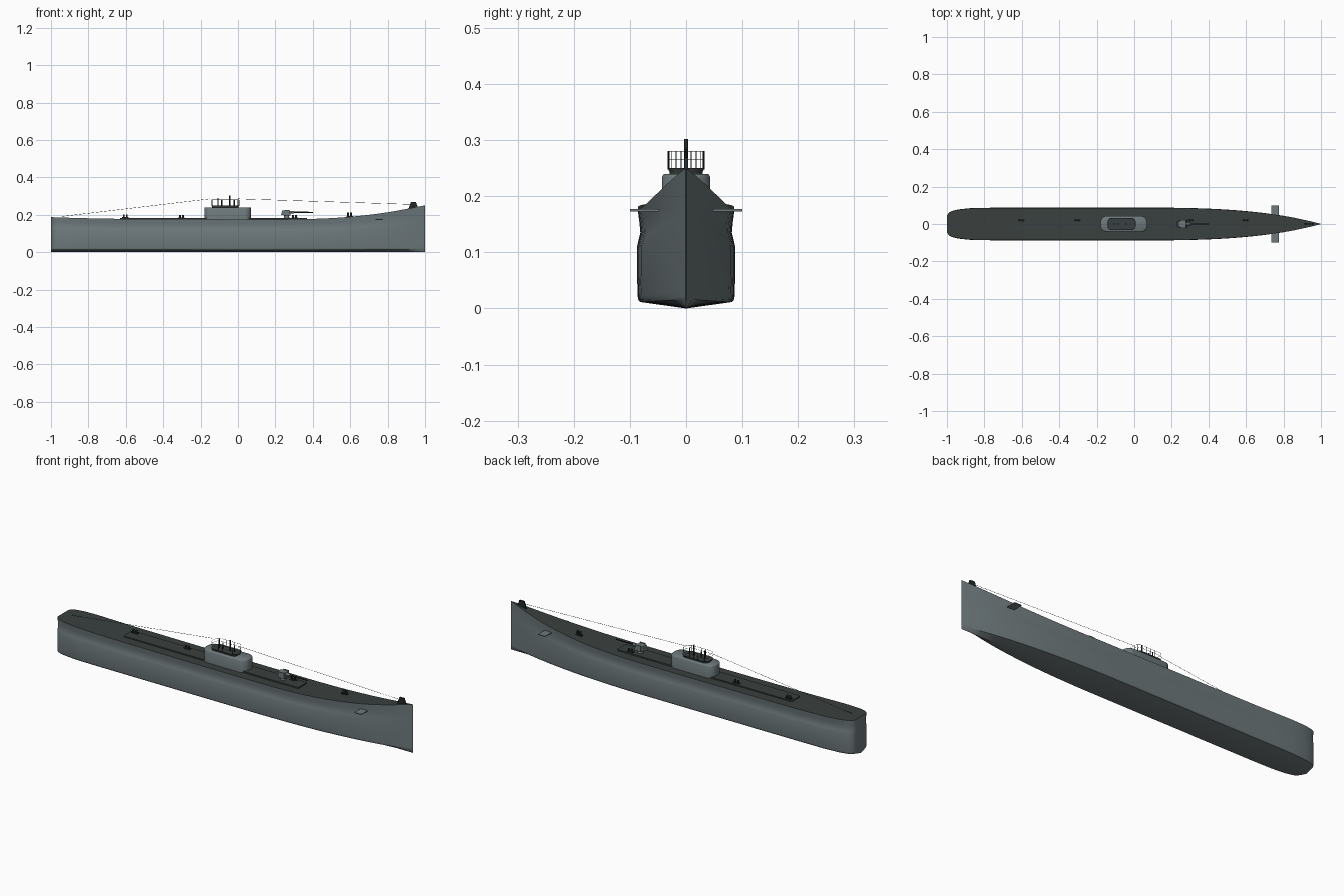
import bpy, bmesh, math
from mathutils import Vector

if "Cube" in bpy.data.objects:
    bpy.data.objects.remove(bpy.data.objects["Cube"])


def material(name, r, g, b):
    m = bpy.data.materials.new(name)
    m.use_nodes = True
    m.diffuse_color = (r, g, b, 1)
    m.node_tree.nodes["Principled BSDF"].inputs["Base Color"].default_value = (r, g, b, 1)
    return m


GREY = material("hull grey", 0.155, 0.19, 0.20)
DECK = material("dark deck", 0.042, 0.052, 0.05)
BLACK = material("black metal", 0.018, 0.022, 0.022)


def finish(name, bm, mats, smooth=None):
    bmesh.ops.recalc_face_normals(bm, faces=bm.faces[:])
    mesh = bpy.data.meshes.new(name)
    bm.to_mesh(mesh)
    bm.free()
    ob = bpy.data.objects.new(name, mesh)
    bpy.context.collection.objects.link(ob)
    for m in mats:
        mesh.materials.append(m)
    if smooth:
        bpy.ops.object.select_all(action="DESELECT")
        ob.select_set(True)
        bpy.context.view_layer.objects.active = ob
        bpy.ops.object.shade_smooth_by_angle(angle=math.radians(smooth))
    return ob


def box(name, center, size, mat, taper=1.0):
    bm = bmesh.new()
    bmesh.ops.create_cube(bm, size=1)
    for v in bm.verts:
        k = taper if v.co.z > 0 else 1
        v.co = Vector(center) + Vector((v.co.x * size[0] * k, v.co.y * size[1], v.co.z * size[2]))
    return finish(name, bm, [mat])


def rod(name, a, b, radius, mat, sides=8, end_radius=None):
    a, b = Vector(a), Vector(b)
    bm = bmesh.new()
    bmesh.ops.create_cone(bm, cap_ends=True, segments=sides, radius1=radius,
                          radius2=radius if end_radius is None else end_radius,
                          depth=(b - a).length)
    turn = Vector((0, 0, 1)).rotation_difference(b - a)
    for v in bm.verts:
        v.co = turn @ v.co + (a + b) / 2
    return finish(name, bm, [mat], 50)


def rounded_outline(x0, x1, half, radius, steps=8):
    pts = []
    corners = [(x1, 1), (x0, 1), (x0, -1), (x1, -1)]
    for i, (x, s) in enumerate(corners):
        cx = x - radius if x == x1 else x + radius
        for k in range(steps + 1):
            a = math.pi / 2 * (i + k / steps)
            pts.append((cx + radius * math.cos(a), s * (half - radius) + radius * math.sin(a)))
    return pts


def rounded_block(name, x0, x1, half, radius, levels, mat):
    # levels: (height, inset) pairs from bottom to top
    bm = bmesh.new()
    rings = [[bm.verts.new((x, y, z)) for x, y in
              rounded_outline(x0 + inset, x1 - inset, half - inset, radius - inset)]
             for z, inset in levels]
    n = len(rings[0])
    for lo, hi in zip(rings, rings[1:]):
        for i in range(n):
            bm.faces.new((lo[i], lo[(i + 1) % n], hi[(i + 1) % n], hi[i]))
    bm.faces.new(rings[0])
    bm.faces.new(rings[-1])
    return finish(name, bm, [mat], 35)


def blend(table, x):
    # smooth interpolation through a short table
    n = len(table)
    for i in range(n - 1):
        (x0, v0), (x1, v1) = table[i], table[i + 1]
        if x <= x1:
            def slope(j):
                a, b = table[max(j - 1, 0)], table[min(j + 1, n - 1)]
                return (b[1] - a[1]) / (b[0] - a[0])
            d = x1 - x0
            t = (x - x0) / d
            return ((2*t**3 - 3*t*t + 1) * v0 + (t**3 - 2*t*t + t) * d * slope(i)
                    + (3*t*t - 2*t**3) * v1 + (t**3 - t*t) * d * slope(i + 1))
    return table[-1][1]


WIDTH = [(-1, .045), (-.99, .06), (-.97, .07), (-.93, .079), (-.85, .086), (-.7, .087),
         (.2, .087), (.35, .084), (.5, .077), (.65, .064), (.8, .044), (.92, .02), (1, .0005)]
SHEER = [(-1, .187), (-.8, .181), (-.6, .178), (.3, .176), (.5, .182), (.65, .194),
         (.8, .213), (1, .25)]
# half section: fraction of half width, fraction of height
SECTION = [(0, 0), (.93, .065), (.97, .085), (.985, .12), (1, .35), (1, .62),
           (.965, .69), (.93, .76), (.95, .87), (.985, 1)]

# Hull lofted along its length, with the deck as its top faces
bm = bmesh.new()
stations = [-1, -.995, -.99, -.98, -.97, -.95, -.93, -.89, -.85]
stations += [-.75 + .05 * i for i in range(36)]
rings = []
for x in stations:
    w, h = blend(WIDTH, x), blend(SHEER, x)
    half = [(f * w, g * h) for f, g in SECTION]
    loop = half + [(0, h)] + [(-y, z) for y, z in reversed(half[1:])]
    rings.append([bm.verts.new((x, y, z)) for y, z in loop])
n = len(rings[0])
deck_rows = (len(SECTION) - 1, len(SECTION))
for a, b in zip(rings, rings[1:]):
    for i in range(n):
        f = bm.faces.new((a[i], a[(i + 1) % n], b[(i + 1) % n], b[i]))
        f.material_index = 1 if i in deck_rows else 0
bm.faces.new(rings[0])
bm.faces.new(rings[-1])
finish("hull", bm, [GREY, DECK], 35)

# Raised deck casing
rounded_block("deck_casing", -.63, .37, .036, .006, [(.17, 0), (.183, 0)], DECK)

# Conning tower with rim and bridge well
rounded_block("conning_tower", -.18, .07, .043, .036,
              [(.17, 0), (.234, 0), (.238, .002), (.24, .005)], GREY)
rounded_block("bridge", -.142, .008, .033, .024,
              [(.236, .004), (.243, .004), (.25, 0)], DECK)

# Bridge railing
outline = rounded_outline(-.14, .006, .032, .023, 4)
for z in (.266, .28):
    for (xa, ya), (xb, yb) in zip(outline, outline[1:] + outline[:1]):
        rod("bridge_rail", (xa, ya, z), (xb, yb, z), .0007, BLACK, 4)
for x, y in outline[::2] + [(x, s * .032) for x in (-.09, -.067, -.044) for s in (1, -1)]:
    rod("rail_post", (x, y, .248), (x, y, .28), .0007, BLACK, 4)

# Periscopes and masts
for x, top, r in ((-.107, .29, .003), (-.085, .278, .003), (-.045, .302, .004), (-.02, .278, .003)):
    rod("periscope", (x, 0, .245), (x, 0, top), r, BLACK, 10)

# Deck gun
rod("gun_pedestal", (.26, 0, .175), (.26, 0, .2), .016, GREY, 12, .012)
box("gun_mount", (.256, 0, .211), (.05, .03, .024), GREY, .8)
for side in (1, -1):
    box("gun_shield", (.262, side * .019, .211), (.036, .004, .03), GREY, .8)
rod("gun_breech", (.24, 0, .215), (.3, 0, .214), .007, GREY, 10)
rod("gun_barrel", (.29, 0, .214), (.4, 0, .213), .004, BLACK, 8, .0025)

# Paired mooring bollards
for x in (-.603, -.303, .303, .597):
    z = blend(SHEER, x)
    base = z + (.006 if x < .37 else .001)
    box("bollard_base", (x, .02, base), (.034, .014, .006), BLACK)
    for dx in (-.008, .008):
        rod("bollard", (x + dx, .02, z), (x + dx, .02, z + .022), .005, BLACK, 8)

# Bow diving planes
for side in (1, -1):
    box("bow_plane", (.755, side * .074, .175), (.04, .052, .004), GREY)

# Net cutter at the bow
box("net_cutter", (.938, 0, .251), (.052, .007, .036), BLACK, .5)

# Aerial wires
rod("forward_wire", (.94, 0, .255), (.0, 0, .285), .0008, BLACK, 4)
rod("aft_wire", (-.15, 0, .285), (-.95, 0, .19), .0008, BLACK, 4)
